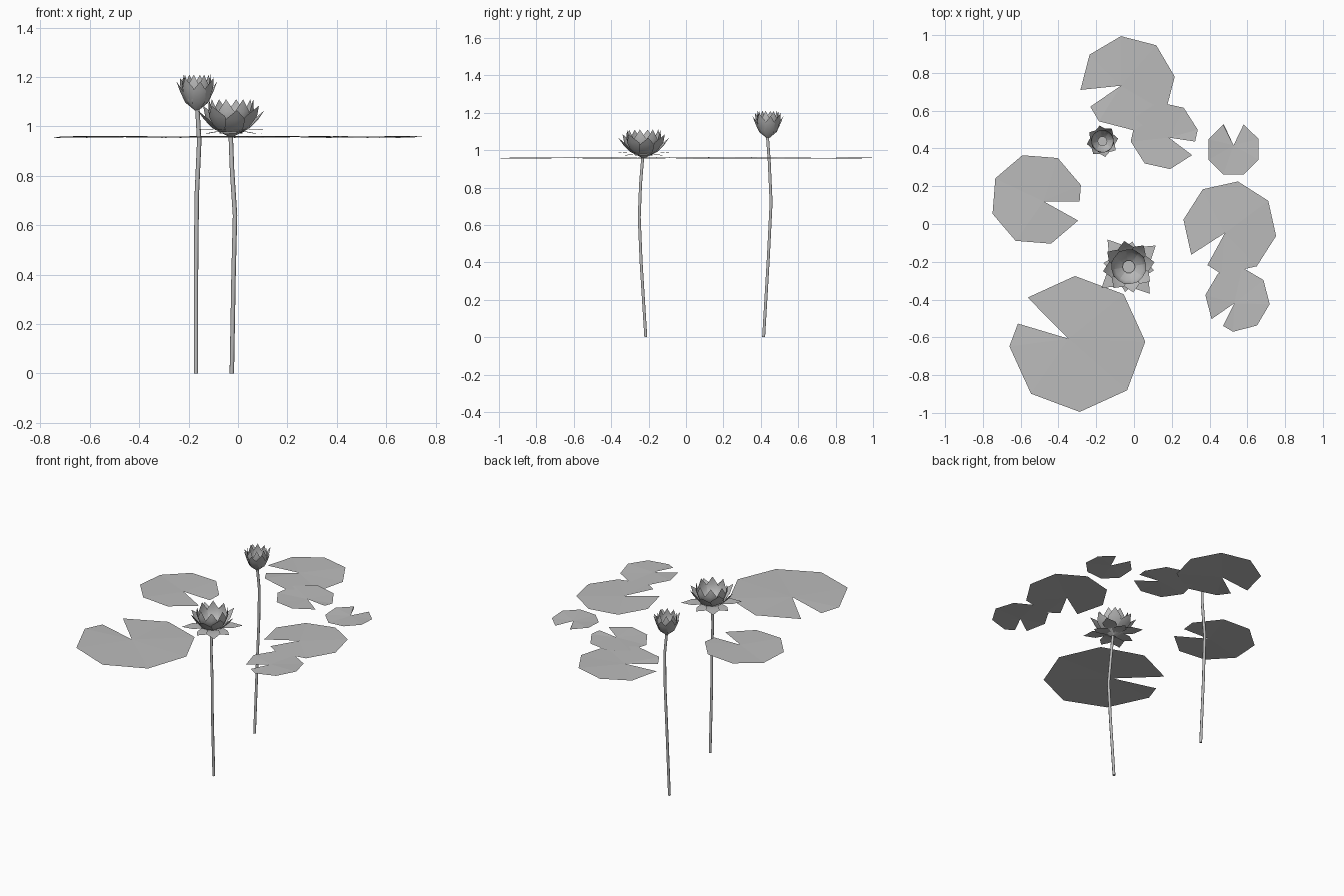
import bpy, math
from mathutils import Vector

cube = bpy.data.objects.get("Cube")
if cube:
    bpy.data.objects.remove(cube, do_unlink=True)

grey = bpy.data.materials.new("plain grey")
grey.use_nodes = True
COLOUR = (0.5, 0.5, 0.5, 1)
grey.diffuse_color = COLOUR
grey.node_tree.nodes["Principled BSDF"].inputs["Base Color"].default_value = COLOUR


def make(name, verts, faces):
    mesh = bpy.data.meshes.new(name)
    mesh.from_pydata(verts, [], faces)
    mesh.materials.append(grey)
    ob = bpy.data.objects.new(name, mesh)
    bpy.context.collection.objects.link(ob)
    return ob


def polar(r, a, z=0.0):
    return Vector((r * math.cos(a), r * math.sin(a), z))


# Lily pad: octagon with a wedge cut from one corner to part way along an edge
def lily_pad(name, x, y, r, notch, gap=24):
    a = math.radians(notch)
    step = math.pi / 4
    cut = polar(r, a).lerp(polar(r, a + step), min(gap / 45, 0.97))
    rim = [cut] + [polar(r, a + i * step) for i in range(1, 9)]
    tip = polar(r * 0.15, a + math.radians(gap / 2))
    verts = [tip + Vector((x, y, 0.958))]
    for i, p in enumerate(rim):
        verts.append(p + Vector((x, y, 0.958 + 0.004 * math.sin(i * 1.6 + notch))))
    make(name, verts, [(0, i, i + 1) for i in range(1, len(rim))])


lily_pad("pad_front", -0.30, -0.635, 0.36, 137)
lily_pad("pad_left_side", -0.515, 0.13, 0.246, -27)
lily_pad("pad_back", -0.034, 0.745, 0.252, 188)
lily_pad("pad_back_small", 0.16, 0.468, 0.18, -35)
lily_pad("pad_tiny", 0.527, 0.395, 0.143, 68, 43)
lily_pad("pad_right_side", 0.507, -0.02, 0.249, 215)
lily_pad("pad_right_small", 0.548, -0.40, 0.172, 217)


# Stem: thin six-sided tube swept along a gently bent path
def stem(name, path, r=0.009, sides=6):
    verts, faces = [], []
    for p in path:
        verts += [Vector(p) + polar(r, 2 * math.pi * k / sides) for k in range(sides)]
    for i in range(len(path) - 1):
        for k in range(sides):
            n = (k + 1) % sides
            faces.append((i * sides + k, i * sides + n,
                          (i + 1) * sides + n, (i + 1) * sides + k))
    faces.append(tuple(reversed(range(sides))))
    ob = make(name, verts, faces)
    for p in ob.data.polygons:
        p.use_smooth = len(p.vertices) == 4


stem("open_flower_stem", [(-0.025, -0.215, 0), (-0.018, -0.24, 0.4),
                          (-0.012, -0.25, 0.64), (-0.024, -0.243, 0.82), (-0.03, -0.23, 0.98)])
stem("bud_stem", [(-0.17, 0.415, 0), (-0.17, 0.44, 0.42), (-0.167, 0.455, 0.72),
                  (-0.157, 0.445, 0.94), (-0.165, 0.435, 1.08)])


# Ring of pointed petals; each profile row is radius, height, half width
def petal_ring(name, centre, rows, count, turn=0.0, wobble=0.0):
    verts, faces = [], []
    c = Vector(centre)
    for k in range(count):
        a = 2 * math.pi * k / count + math.radians(turn)
        start = len(verts)
        lift = wobble * (1 if k % 2 else -1)
        for i, (r, z, w) in enumerate(rows):
            zz = z + lift * i / len(rows)
            out, side = polar(1, a), polar(1, a + math.pi / 2)
            for s in (-1, 0, 1):
                # Petal edges curl inward around the flower
                bend = 0.3 * w if s else 0
                verts.append(c + out * (r - bend) + side * s * w + Vector((0, 0, zz)))
        for i in range(len(rows) - 1):
            b = start + i * 3
            last = i == len(rows) - 2
            for j in (0, 1):
                if last:
                    faces.append((b + j, b + j + 1, start + (i + 1) * 3 + 1))
                else:
                    faces.append((b + j, b + j + 1, b + j + 4, b + j + 3))
    ob = make(name, verts, faces)
    for p in ob.data.polygons:
        p.use_smooth = True
    return ob


# Flower heart: small cone with a flat top
def heart(name, centre, r, z0, z1, sides=10):
    c = Vector(centre)
    verts = [c + polar(rr, 2 * math.pi * k / sides, z)
             for rr, z in ((r * 0.4, z0), (r, z1)) for k in range(sides)]
    faces = [(k, (k + 1) % sides, sides + (k + 1) % sides, sides + k) for k in range(sides)]
    faces.append(tuple(range(sides, 2 * sides)))
    make(name, verts, faces)


# Open flower
bloom = (-0.028, -0.226, 0.96)
petal_ring("open_outer_petals", bloom,
           [(0.012, 0.0, 0.008), (0.075, 0.035, 0.038), (0.112, 0.075, 0.04), (0.138, 0.115, 0)],
           8, 10, 0.012)
petal_ring("open_inner_petals", bloom,
           [(0.012, 0.005, 0.008), (0.075, 0.045, 0.036), (0.095, 0.1, 0.034), (0.092, 0.15, 0)],
           8, 32)
petal_ring("open_spread_petals", bloom,
           [(0.012, 0.008, 0.008), (0.07, 0.028, 0.034), (0.13, 0.028, 0.042), (0.182, 0.025, 0)],
           4, 38)
petal_ring("open_drooping_petals", bloom,
           [(0.012, 0.005, 0.008), (0.06, 0.02, 0.034), (0.105, 0.012, 0.034), (0.135, 0.01, 0)],
           4, -8)
heart("open_flower_heart", bloom, 0.034, 0.01, 0.05)

# Closed bud
bud = (-0.167, 0.438, 1.065)
petal_ring("bud_outer_petals", bud,
           [(0.008, 0.0, 0.006), (0.048, 0.035, 0.026), (0.07, 0.085, 0.027), (0.084, 0.125, 0)],
           8, 10, 0.01)
petal_ring("bud_inner_petals", bud,
           [(0.008, 0.005, 0.006), (0.05, 0.04, 0.026), (0.062, 0.1, 0.024), (0.056, 0.145, 0)],
           8, 32)
heart("bud_heart", bud, 0.026, 0.01, 0.06)
